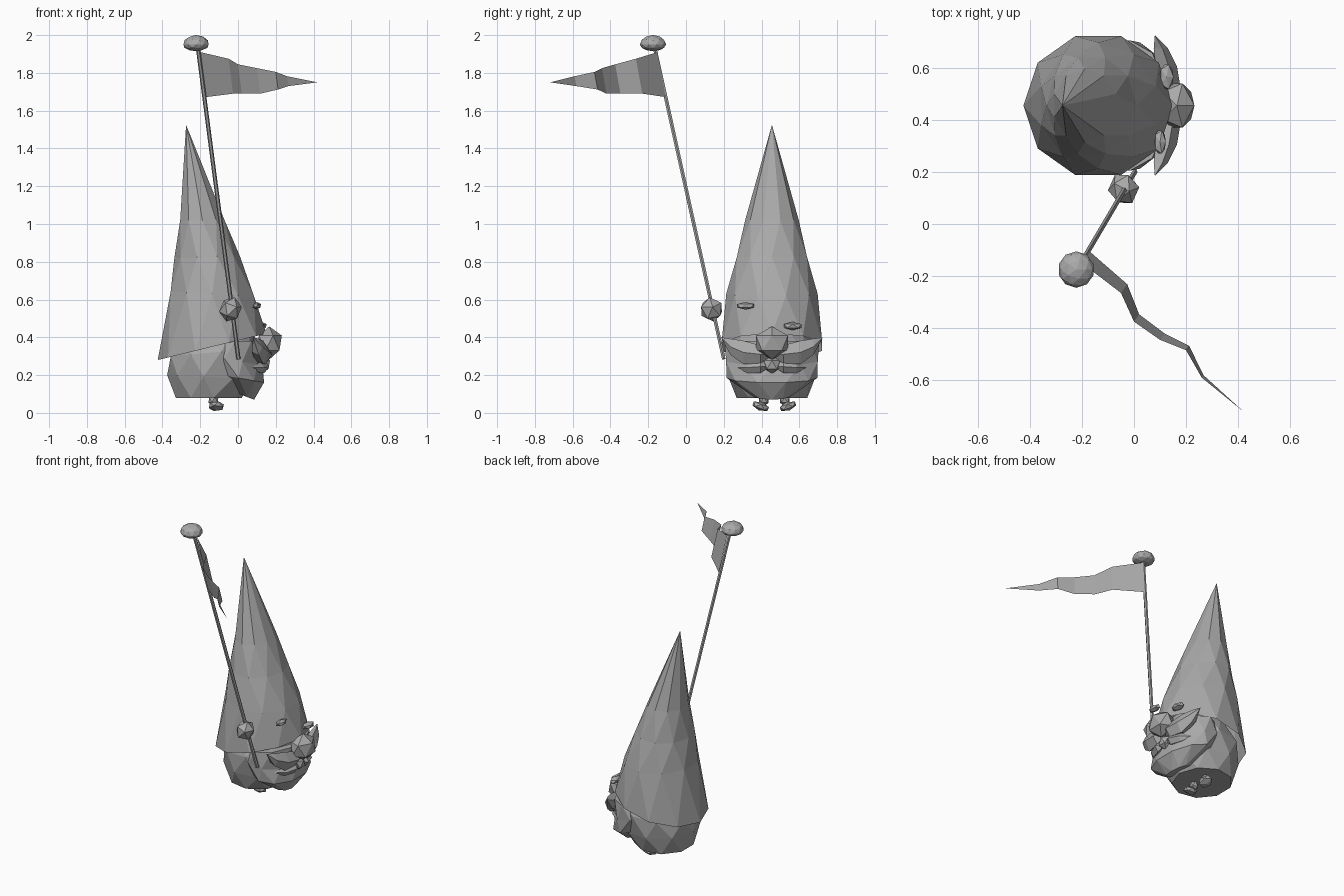
import bpy, bmesh, math
from mathutils import Vector, Matrix

if "Cube" in bpy.data.objects:
    bpy.data.objects.remove(bpy.data.objects["Cube"])

mat = bpy.data.materials.new("plain_grey")
mat.diffuse_color = (0.4, 0.4, 0.4, 1)
mat.use_nodes = True
mat.node_tree.nodes["Principled BSDF"].inputs["Base Color"].default_value = mat.diffuse_color
CY = 0.455  # side-to-side centre of the figure, which faces +x


def finish(name, bm, recalc=True):
    if recalc:
        bmesh.ops.recalc_face_normals(bm, faces=bm.faces)
    me = bpy.data.meshes.new(name)
    bm.to_mesh(me)
    bm.free()
    me.materials.append(mat)
    ob = bpy.data.objects.new(name, me)
    bpy.context.collection.objects.link(ob)
    return ob


def loft(name, rings, n, tip=None, cap_bottom=False, cap_top=False):
    """Faceted skin; ring = (x_back, z_back, x_front, z_front, half_width), alternate rings staggered."""
    bm = bmesh.new()
    loops = []
    for k, (xb, zb, xf, zf, hw) in enumerate(rings):
        loop = []
        for i in range(n):
            a = 2 * math.pi * (i + 0.5 * (k % 2)) / n
            t = (1 + math.cos(a)) / 2
            loop.append(bm.verts.new((xb + (xf - xb) * t, CY + hw * math.sin(a), zb + (zf - zb) * t)))
        loops.append(loop)
    for k in range(len(loops) - 1):
        a, b = loops[k], loops[k + 1]
        for i in range(n):
            j = (i + 1) % n
            if k % 2 == 0:
                bm.faces.new((a[i], a[j], b[i]))
                bm.faces.new((a[j], b[j], b[i]))
            else:
                bm.faces.new((a[i], b[j], b[i]))
                bm.faces.new((a[i], a[j], b[j]))
    if tip:
        p = bm.verts.new(tip)
        for i in range(n):
            bm.faces.new((loops[-1][i], loops[-1][(i + 1) % n], p))
    if cap_bottom:
        bm.faces.new(loops[0][::-1])
    if cap_top:
        bm.faces.new(loops[-1])
    return finish(name, bm)


def blob(name, loc, size, sub=1, rot=(0, 0, 0)):
    """Faceted ball with half sizes along each axis."""
    bm = bmesh.new()
    bmesh.ops.create_icosphere(bm, subdivisions=sub, radius=1)
    r = Matrix.Rotation(rot[2], 4, 'Z') @ Matrix.Rotation(rot[1], 4, 'Y') @ Matrix.Rotation(rot[0], 4, 'X')
    bm.transform(Matrix.Translation(loc) @ r @ Matrix.Diagonal((*size, 1)))
    return finish(name, bm)


def horn(name, sections, n=5):
    """Tapered tube through (x, y, z, half_depth, half_height), closed to points at both ends."""
    bm = bmesh.new()
    loops = []
    for x, y, z, d, h in sections[1:-1]:
        loops.append([bm.verts.new((x + d * math.cos(2 * math.pi * i / n), y,
                                    z + h * math.sin(2 * math.pi * i / n))) for i in range(n)])
    ends = [bm.verts.new(sections[0][:3]), bm.verts.new(sections[-1][:3])]
    for a, b in zip(loops, loops[1:]):
        for i in range(n):
            bm.faces.new((a[i], a[(i + 1) % n], b[(i + 1) % n], b[i]))
    for p, l in ((ends[0], loops[0]), (ends[1], loops[-1])):
        for i in range(n):
            bm.faces.new((p, l[i], l[(i + 1) % n]))
    return finish(name, bm)


# Tall pointed hat with a tilted rim
loft("hat", [(-0.425, 0.28, 0.15, 0.42, 0.28),
             (-0.368, 0.64, 0.095, 0.62, 0.242),
             (-0.337, 0.82, 0.01, 0.83, 0.195),
             (-0.312, 1.02, -0.065, 1.02, 0.142)], 10, tip=(-0.275, CY, 1.525))

# Squat body
loft("body", [(-0.34, 0.08, 0.02, 0.08, 0.19),
              (-0.375, 0.20, 0.09, 0.18, 0.235),
              (-0.37, 0.30, 0.11, 0.34, 0.25),
              (-0.30, 0.42, 0.08, 0.46, 0.20)], 9, cap_bottom=True, cap_top=True)

# Beard wrapped round the front, dipping to a point
loft("beard", [(-0.02, 0.11, 0.085, 0.07, 0.10),
               (-0.14, 0.21, 0.145, 0.16, 0.24),
               (-0.18, 0.31, 0.13, 0.25, 0.255),
               (-0.16, 0.38, 0.13, 0.38, 0.25)], 10, cap_bottom=True, cap_top=True)

# Moustache halves, lip, nose, eyes
for s, side in ((1, "left"), (-1, "right")):
    horn(side + "_moustache", [(0.13, CY - s * 0.01, 0.31, 0, 0),
                               (0.135, CY + s * 0.06, 0.31, 0.045, 0.05),
                               (0.12, CY + s * 0.15, 0.32, 0.045, 0.065),
                               (0.10, CY + s * 0.22, 0.35, 0.03, 0.045),
                               (0.08, CY + s * 0.27, 0.40, 0, 0)])
    horn(side + "_lower_moustache", [(0.13, CY, 0.25, 0, 0),
                                     (0.13, CY + s * 0.06, 0.245, 0.035, 0.035),
                                     (0.11, CY + s * 0.13, 0.24, 0.03, 0.03),
                                     (0.07, CY + s * 0.19, 0.24, 0, 0)])
blob("lip", (0.125, CY, 0.255), (0.05, 0.05, 0.05))
blob("nose", (0.165, CY, 0.37), (0.075, 0.10, 0.088))
blob("right_eye", (0.10, 0.315, 0.567), (0.025, 0.052, 0.02))
blob("left_eye", (0.125, 0.565, 0.46), (0.03, 0.055, 0.022))

# Small feet under the body, on short ankles
for y, rot, side in ((0.395, 0.35, "right"), (0.54, -0.35, "left")):
    blob(side + "_foot", (-0.115, y, 0.035), (0.045, 0.05, 0.024), rot=(-rot, 0, 0))
    blob(side + "_ankle", (-0.13, y + rot * 0.05, 0.07), (0.03, 0.03, 0.035))

# Hand gripping the pole
blob("hand", (-0.04, 0.135, 0.548), (0.06, 0.065, 0.068), rot=(0.2, 0.3, 0.2))

# Thin pole leaning forwards and sideways
p0, p1 = Vector((0.003, 0.20, 0.285)), Vector((-0.212, -0.165, 1.93))
bm = bmesh.new()
bmesh.ops.create_cone(bm, cap_ends=True, segments=6, radius1=0.011, radius2=0.011, depth=(p1 - p0).length)
bm.transform(Matrix.Translation((p0 + p1) / 2) @ (p1 - p0).to_track_quat('Z', 'Y').to_matrix().to_4x4())
finish("pole", bm)

# Mushroom shaped knob: a low dome with a tucked underside
bm = bmesh.new()
bmesh.ops.create_icosphere(bm, subdivisions=2, radius=0.07)
for v in bm.verts:
    v.co.z *= 0.72 if v.co.z > 0 else 0.5
bm.transform(Matrix.Translation((-0.222, -0.175, 1.95)))
finish("knob", bm)

# Wavy pennant: (x, y, top z, bottom z), the lower edge shifted along the pole's lean
bm = bmesh.new()
rows = []
for x, y, zt, zb in ((-0.20, -0.15, 1.91, 1.672), (-0.05, -0.265, 1.875, 1.69), (0.0, -0.375, 1.845, 1.692),
                     (0.10, -0.445, 1.825, 1.69), (0.20, -0.485, 1.805, 1.712), (0.26, -0.59, 1.782, 1.73)):
    d = (zt - zb) * 0.13
    rows.append((bm.verts.new((x, y, zt)), bm.verts.new((x + d, y + d * 1.4, zb))))
for a, b in zip(rows, rows[1:]):
    bm.faces.new((a[0], a[1], b[1], b[0]))
bm.faces.new((*rows[-1], bm.verts.new((0.42, -0.72, 1.75))))
finish("pennant", bm)
